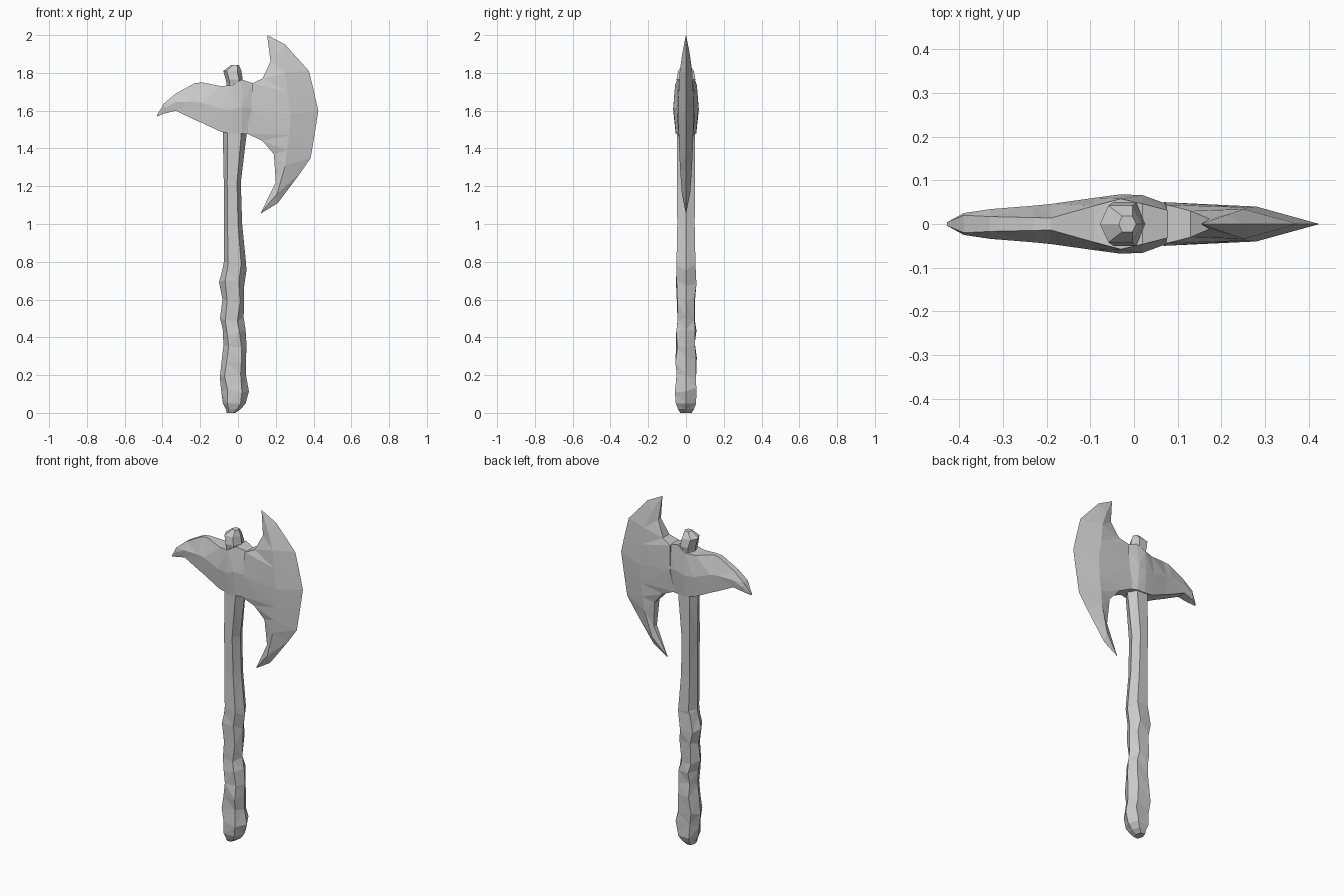
import bpy, bmesh, random
from mathutils import Vector

random.seed(4)


def finish(name, bm):
    bmesh.ops.remove_doubles(bm, verts=bm.verts, dist=0.0005)
    bmesh.ops.triangulate(bm, faces=[f for f in bm.faces if len(f.verts) == 4])
    bmesh.ops.recalc_face_normals(bm, faces=bm.faces)
    mesh = bpy.data.meshes.new(name)
    bm.to_mesh(mesh)
    bm.free()
    ob = bpy.data.objects.new(name, mesh)
    bpy.context.collection.objects.link(ob)
    return ob


def loft(name, rings):
    """Skin a list of equally sized point rings and cap both ends."""
    bm = bmesh.new()
    rows = [[bm.verts.new(p) for p in r] for r in rings]
    n = len(rows[0])
    for a, b in zip(rows, rows[1:]):
        for i in range(n):
            j = (i + 1) % n
            bm.faces.new((a[i], a[j], b[j], b[i]))
    bm.faces.new(rows[0])
    bm.faces.new(rows[-1])
    return finish(name, bm)


def upright_ring(z, x0, x1, y, jitter=0.0):
    """Six-sided section with broad flats on front and back."""
    c, h = (x0 + x1) / 2, (x1 - x0) / 2
    ring = []
    for u, v in ((1, 0), (.55, 1), (-.6, 1), (-1, 0), (-.6, -1), (.55, -1)):
        r = random.uniform
        ring.append(Vector((c + u * h + r(-.5, .5) * jitter * (abs(u) < 1),
                            v * (y - r(0, 1) * jitter),
                            z + r(-1, 1) * jitter * 1.5)))
    return ring


# shaft: (z, left x, right x, half depth)
shaft = [(1.52, -.08, .045, .05), (1.47, -.08, .045, .048), (1.22, -.075, .015, .048),
         (1.0, -.075, .022, .046), (.80, -.075, .042, .050)]
loft("shaft", [upright_ring(*s) for s in shaft])

# rough carved grip
grip = [(.77, -.08, .045, .053), (.69, -.10, .033, .058), (.60, -.082, .032, .056),
        (.50, -.095, .03, .055), (.43, -.08, .04, .058), (.36, -.077, .046, .056),
        (.28, -.085, .042, .058), (.20, -.096, .042, .06), (.12, -.088, .058, .06)]
rings = [upright_ring(*shaft[-1])] + [upright_ring(*g, jitter=.011) for g in grip]
rings += [upright_ring(.05, -.08, .04, .054), upright_ring(.02, -.065, .015, .042),
          upright_ring(0, -.06, -.015, .03)]
loft("grip", rings)

# top knob
knob = [(1.66, -.065, .015, .045), (1.74, -.06, .02, .045), (1.765, -.065, .025, .05),
        (1.81, -.078, .018, .042), (1.843, -.035, .005, .018)]
loft("knob", [upright_ring(*k) for k in knob])

# socket and rear spike: (x, top z, bottom z, half depth, top width factor)
spike = [(-.428, 1.578, 1.570, .004, 1), (-.39, 1.64, 1.585, .025, .8),
         (-.33, 1.69, 1.600, .034, .5), (-.23, 1.745, 1.552, .042, .35),
         (-.19, 1.75, 1.535, .046, .3), (-.09, 1.73, 1.488, .060, .7),
         (-.03, 1.735, 1.478, .068, .85), (.02, 1.765, 1.478, .066, .7),
         (.08, 1.745, 1.475, .044, .7)]
rings = []
for x, t, b, y, w in spike:
    m = b + (t - b) * .5
    rings.append([(x, y * w, t), (x, y, m), (x, y * .8, b),
                  (x, -y * .8, b), (x, -y, m), (x, -y * w, t)])
loft("socket_and_spike", rings)

# crescent blade: cutting edge, ridge and back (x, z) with ridge / back half depths
blade = [((.155, 2.0), (.156, 1.998), (.155, 1.995), .001, .001),
         ((.25, 1.95), (.21, 1.90), (.172, 1.86), .020, .012),
         ((.375, 1.81), (.25, 1.80), (.13, 1.77), .034, .030),
         ((.40, 1.71), (.26, 1.70), (.075, 1.745), .038, .044),
         ((.425, 1.60), (.28, 1.58), (.07, 1.60), .040, .050),
         ((.405, 1.47), (.27, 1.47), (.045, 1.48), .038, .044),
         ((.385, 1.35), (.26, 1.39), (.13, 1.44), .036, .034),
         ((.33, 1.27), (.25, 1.31), (.19, 1.37), .032, .024),
         ((.21, 1.11), (.207, 1.16), (.20, 1.22), .022, .014),
         ((.12, 1.055), (.121, 1.058), (.121, 1.06), .001, .001)]
loft("crescent_blade", [
    [(e[0], 0, e[1]), (m[0], ym, m[1]), (b[0], yb, b[1]),
     (b[0], -yb, b[1]), (m[0], -ym, m[1])] for e, m, b, ym, yb in blade])
